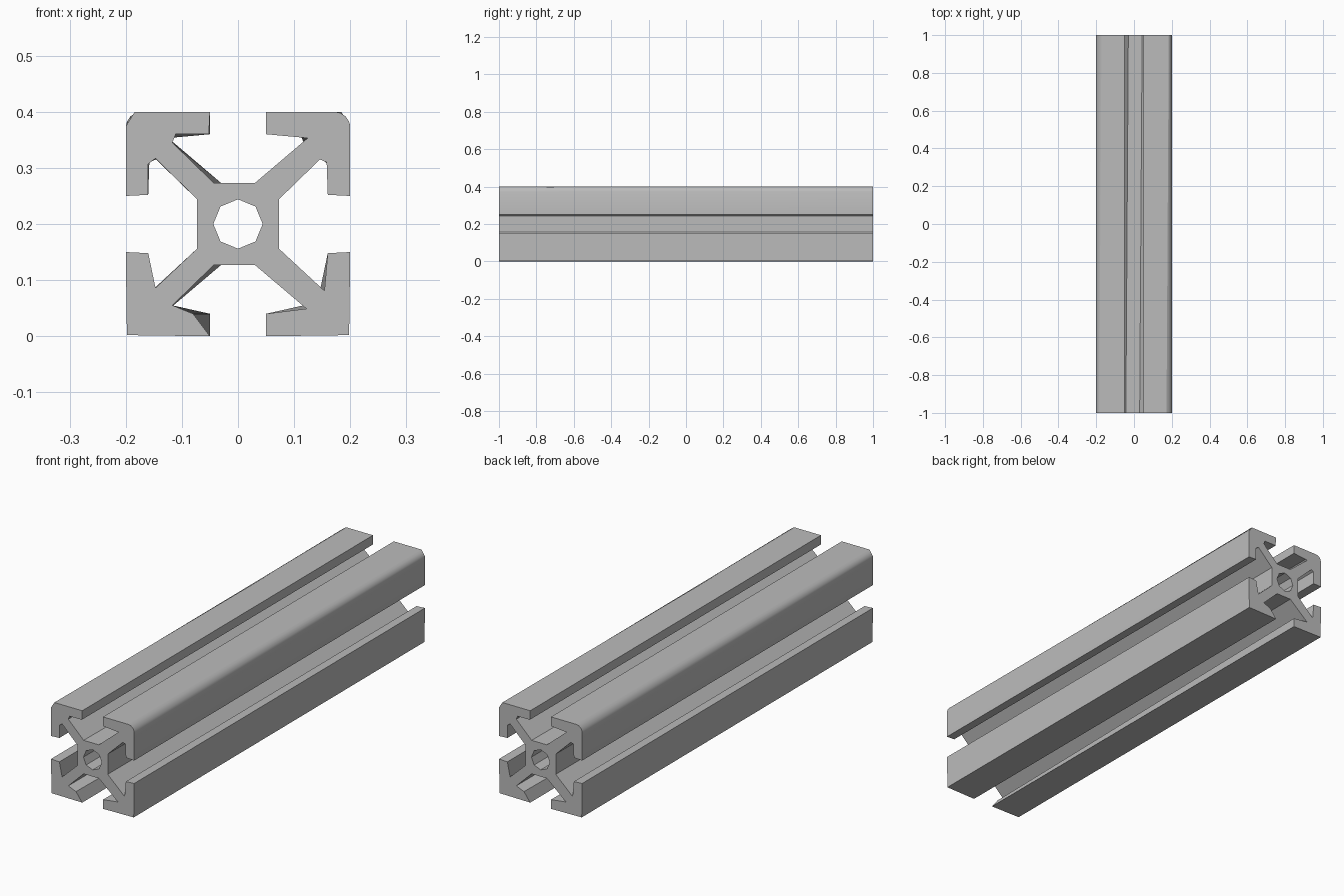
import bpy, bmesh, math

cube = bpy.data.objects.get("Cube")
if cube:
    bpy.data.objects.remove(cube)

HALF_LENGTH = 1.0
CENTRE_Z = 0.2


def make_material(name, value):
    mat = bpy.data.materials.new(name)
    mat.use_nodes = True
    colour = (value, value, value, 1)
    mat.diffuse_color = colour
    mat.node_tree.nodes["Principled BSDF"].inputs["Base Color"].default_value = colour
    return mat


# Outlines of one corner, from the horizontal slot round to the vertical slot
def corner_arm(core, pocket_top, lip, corner, pocket_side):
    return [(core, .073), *pocket_top, (lip, .16), (.05, .2), *corner,
            (.2, .05), (.16, .052), *pocket_side, (.073, .044)]


def arc(radius, steps):
    angles = [math.pi / 2 * (1 - i / steps) for i in range(steps + 1)]
    return [(.2 - radius + radius * math.cos(a), .2 - radius + radius * math.sin(a))
            for a in angles]


rounded = arc(.028, 4)
chamfer = [(.184 + .016 * i / 4, .2 - .026 * i / 4) for i in range(5)]
sharp = [(.198, .198)]

round_arm = corner_arm(.03, [(.124, .153), (.115, .154)], .05, rounded,
                       [(.158, .11), (.146, .115)])
chamfer_arm = corner_arm(.043, [(.117, .145), (.111, .16)], .052, chamfer,
                         [(.16, .107), (.147, .117)])
plain_arm = corner_arm(.03, [(.122, .151)], .05, sharp, [(.154, .119)])
slanted_arm = corner_arm(.043, [(.117, .145)], .08, sharp, [(.147, .114)])


# Full cross-section, clockwise from the top right
def section(top_right, low_right, low_left, top_left):
    points = [(x, z) for x, z in top_right]
    points += [(x, -z) for x, z in reversed(low_right)]
    points += [(-x, -z) for x, z in low_left]
    points += [(-x, z) for x, z in reversed(top_left)]
    return points


def bore(sides=8, radius=.044):
    turn = math.tau / sides
    return [(radius * math.cos(i * turn), radius * math.sin(i * turn))
            for i in range(sides)]


bm = bmesh.new()


def ring(points, y):
    verts = [bm.verts.new((x, y, z + CENTRE_Z)) for x, z in points]
    edges = [bm.edges.new((v, verts[i - 1])) for i, v in enumerate(verts)]
    return verts, edges


def bridge(front, back):
    for i in range(len(front)):
        bm.faces.new((front[i - 1], front[i], back[i], back[i - 1]))


# Slotted outside walls and the centre bore
front_outer = ring(section(round_arm, plain_arm, slanted_arm, chamfer_arm), -HALF_LENGTH)
back_outer = ring(section(chamfer_arm, slanted_arm, plain_arm, round_arm), HALF_LENGTH)
front_bore = ring(bore(), -HALF_LENGTH)
back_bore = ring(bore(), HALF_LENGTH)
bridge(front_outer[0], back_outer[0])
bridge(front_bore[0], back_bore[0])

# End caps, open at the bore
for outer, inner, side in ((front_outer, front_bore, -1), (back_outer, back_bore, 1)):
    bmesh.ops.triangle_fill(bm, edges=outer[1] + inner[1], use_beauty=True,
                            normal=(0, side, 0))
bmesh.ops.recalc_face_normals(bm, faces=bm.faces[:])

mesh = bpy.data.meshes.new("slotted_rail")
bm.to_mesh(mesh)
bm.free()
rail = bpy.data.objects.new("slotted_rail", mesh)
bpy.context.collection.objects.link(rail)
mesh.materials.append(make_material("aluminium grey", .5))

bpy.ops.object.select_all(action="DESELECT")
rail.select_set(True)
bpy.context.view_layer.objects.active = rail
bpy.ops.object.shade_smooth_by_angle(angle=math.radians(30))
